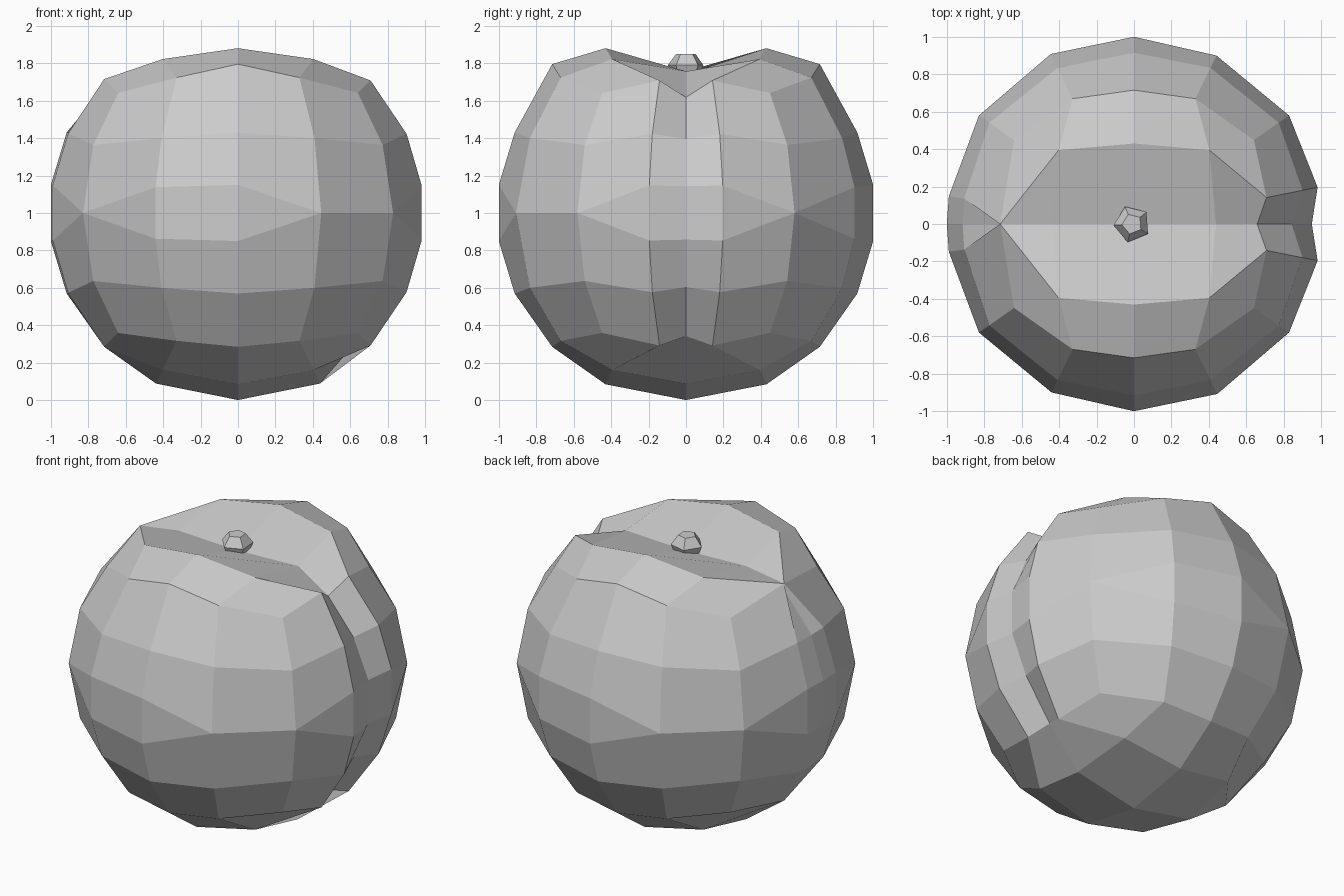
import bpy
import bmesh
from math import cos, sin, tau
from mathutils import Vector

default = bpy.data.objects.get("Cube")
if default:
    bpy.data.objects.remove(default)

grey = bpy.data.materials.new("matte_grey")
grey.use_nodes = True
COLOUR = (0.6, 0.6, 0.6, 1)
grey.diffuse_color = COLOUR
grey.node_tree.nodes["Principled BSDF"].inputs["Base Color"].default_value = COLOUR


def add_object(name, bm):
    bmesh.ops.remove_doubles(bm, verts=bm.verts, dist=0.001)
    bmesh.ops.recalc_face_normals(bm, faces=bm.faces)
    mesh = bpy.data.meshes.new(name)
    bm.to_mesh(mesh)
    bm.free()
    mesh.materials.append(grey)
    obj = bpy.data.objects.new(name, mesh)
    bpy.context.collection.objects.link(obj)
    return obj


# Lattice steps across, deep and high
HALVES = (-1, -0.5, 0, 0.5, 1)
LEVELS = (-1, -0.47, -0.15, 0.15, 0.47, 1)


def fruit_point(u, v, w):
    """Bend one point of a box lattice onto the dented round body."""
    au, av = abs(u), abs(v)
    # Paired rows meet at the corner edges
    if abs(w) == 0.15 and av == 1 and (au == 1 or u * v == -0.5):
        w = 0
    # Side panels narrow towards their ends
    if au == 1:
        inner = 0.2 if u > 0 else 0.15 * (abs(w) < 1)
        y = {1: 0.7, 0.5: inner, 0: 0}[av]
    else:
        y = {1: 0.98 if au else 1, 0.5: 0.47, 0: 0}[av]
    x = u if au == 1 else u * 0.96
    p = Vector((x, y if v > 0 else -y, w)).normalized() * 1.012
    p.z = max(p.z, -1)
    # Groove down one side
    if u == 1 and v == 0:
        p *= 0.95 if abs(w) < 0.2 else 0.92
    # Raised shoulders and the valley between them
    if w == 1:
        side = 1 - au
        p.z += {1: 0.08 * side, 0.5: -0.035 * side, 0: -0.04 - 0.23 * side}[av]
    p.z += 1
    return p


# Fruit body
bm = bmesh.new()
lattice = {}


def vert(i, j, k):
    if (i, j, k) not in lattice:
        lattice[i, j, k] = bm.verts.new(fruit_point(HALVES[i], HALVES[j], LEVELS[k]))
    return lattice[i, j, k]


sizes = (len(HALVES), len(HALVES), len(LEVELS))
for axis in range(3):
    a, b = [n for n in range(3) if n != axis]
    for end in (0, sizes[axis] - 1):
        for m in range(sizes[a] - 1):
            for n in range(sizes[b] - 1):
                quad = []
                for dm, dn in ((0, 0), (1, 0), (1, 1), (0, 1)):
                    index = [end, end, end]
                    index[a], index[b] = m + dm, n + dn
                    quad.append(vert(*index))
                bm.faces.new(quad)
add_object("fruit_body", bm)

# Short tapered stem
bm = bmesh.new()
rings = []
for radius, z in ((0.06, 1.7), (0.1, 1.79), (0.055, 1.85)):
    rings.append([bm.verts.new((radius * cos(tau * s / 5 + 0.7) - 0.01,
                                radius * sin(tau * s / 5 + 0.7), z)) for s in range(5)])
for low, high in zip(rings, rings[1:]):
    for s in range(5):
        t = (s + 1) % 5
        bm.faces.new((low[s], low[t], high[t], high[s]))
bm.faces.new(rings[0])
bm.faces.new(rings[-1])
add_object("stem", bm)
